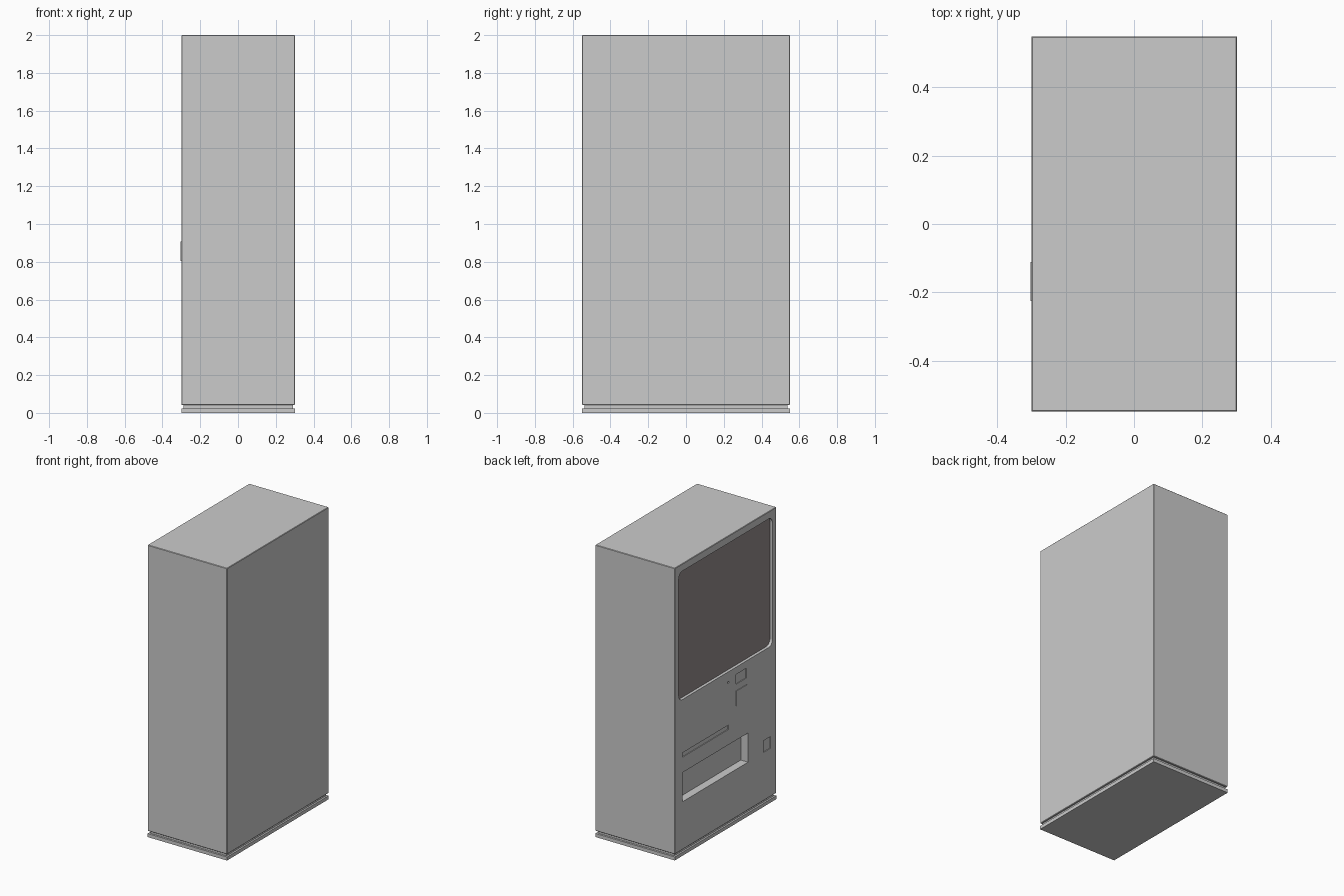
import bpy, bmesh, math

if "Cube" in bpy.data.objects:
    bpy.data.objects.remove(bpy.data.objects["Cube"])

BACK, FACE = 0.302, -0.3      # plain side and detailed side of the cabinet (x)


def finish(name, bm):
    bmesh.ops.recalc_face_normals(bm, faces=bm.faces)
    mesh = bpy.data.meshes.new(name)
    bm.to_mesh(mesh)
    bm.free()
    obj = bpy.data.objects.new(name, mesh)
    bpy.context.collection.objects.link(obj)
    return obj


def panel(name, x0, x1, y0, y1, z0, z1, r=0.0, seg=6):
    """Slab between x0 and x1 with a (rounded) rectangle outline in y, z."""
    bm = bmesh.new()
    pts = []
    corners = [(y1, z1, -1, -1), (y0, z1, 1, -1), (y0, z0, 1, 1), (y1, z0, -1, 1)]
    for i, (y, z, sy, sz) in enumerate(corners):
        for k in range(seg + 1 if r else 1):
            a = math.pi / 2 * (i + k / seg)
            pts.append((y + sy * r + r * math.cos(a), z + sz * r + r * math.sin(a)))
    face = bm.faces.new([bm.verts.new((x0, y, z)) for y, z in pts])
    ext = bmesh.ops.extrude_face_region(bm, geom=[face])
    moved = [v for v in ext["geom"] if isinstance(v, bmesh.types.BMVert)]
    bmesh.ops.translate(bm, verts=moved, vec=(x1 - x0, 0, 0))
    return finish(name, bm)


def cut(target, name, depth, *rect, r=0.0):
    """Sink a recess of the given depth into the detailed side."""
    cutter = panel(name, FACE - 0.05, FACE + depth, *rect, r=r)
    cutter.hide_render = True
    mod = target.modifiers.new(name, 'BOOLEAN')
    mod.operation, mod.solver, mod.object = 'DIFFERENCE', 'EXACT', cutter
    bpy.context.view_layer.objects.active = target
    bpy.ops.object.modifier_apply(modifier=mod.name)
    bpy.data.objects.remove(cutter)


# Plinth and recessed neck
panel("plinth", FACE, BACK, -0.55, 0.55, 0, 0.024)
panel("plinth_neck", FACE + 0.012, BACK - 0.012, -0.537, 0.537, 0.02, 0.045)

# Cabinet with fine edge chamfers
cabinet = panel("cabinet", FACE, BACK, -0.55, 0.55, 0.042, 2.0)
bevel = cabinet.modifiers.new("edge_chamfer", 'BEVEL')
bevel.width, bevel.segments = 0.003, 1
bpy.context.view_layer.objects.active = cabinet
bpy.ops.object.modifier_apply(modifier=bevel.name)

# Recesses: window, delivery slot, its label strip, note slot, coin return, lock
cut(cabinet, "window_recess", 0.024, -0.507, 0.507, 1.07, 1.95, r=0.04)
cut(cabinet, "delivery_slot", 0.055, -0.243, 0.464, 0.37, 0.57)
cut(cabinet, "strip_recess", 0.005, -0.03, 0.464, 0.675, 0.705)
cut(cabinet, "note_recess", 0.005, -0.225, -0.112, 0.953, 1.02)
cut(cabinet, "coin_return", 0.005, -0.486, -0.41, 0.373, 0.453)
cut(cabinet, "lock_recess", 0.005, -0.036, -0.022, 0.99, 1.004, r=0.0069)

# Window pane on the recess floor
glass = bpy.data.materials.new("tinted_glass")
glass.diffuse_color = (0.30, 0.26, 0.26, 1)
glass.use_nodes = True
glass.node_tree.nodes["Principled BSDF"].inputs["Base Color"].default_value = glass.diffuse_color
pane = panel("window_pane", FACE + 0.02, FACE + 0.026, -0.507, 0.507, 1.07, 1.95, r=0.04)
pane.data.materials.append(glass)

# Raised keypad plate
panel("keypad_plate", FACE - 0.004, FACE + 0.005, -0.225, -0.112, 0.805, 0.908)
